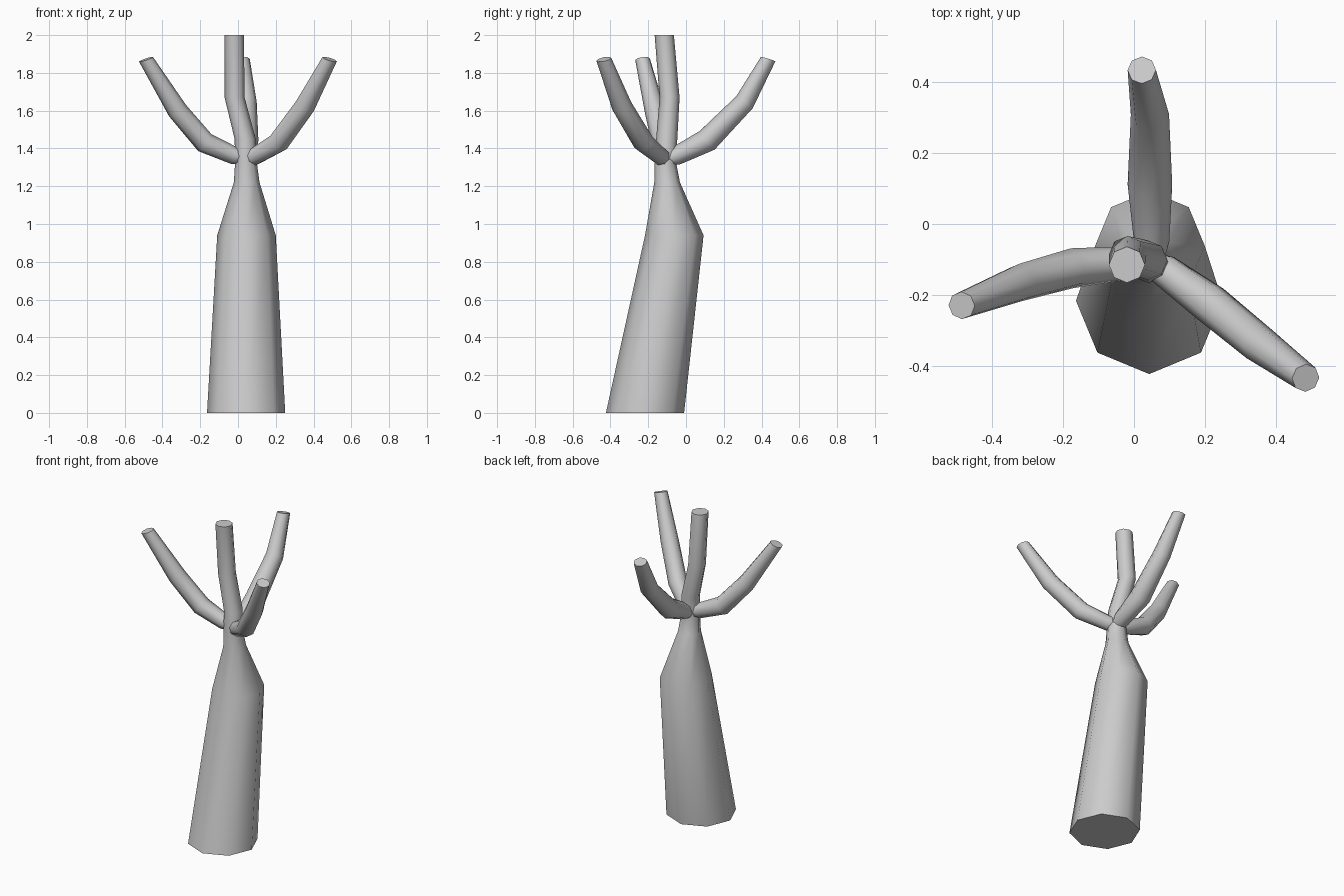
import bpy, bmesh, math
from mathutils import Vector

if "Cube" in bpy.data.objects:
    bpy.data.objects.remove(bpy.data.objects["Cube"])

bark = bpy.data.materials.new("grey bark")
bark.diffuse_color = (0.6, 0.6, 0.6, 1)
bark.use_nodes = True
bark.node_tree.nodes["Principled BSDF"].inputs["Base Color"].default_value = bark.diffuse_color
UP = Vector((0, 0, 1))
SIDES = 8


def tube(name, rings, level=False):
    """Capped eight-sided tube through rings of (x, y, z, radius)."""
    bm = bmesh.new()
    pts = [Vector(r[:3]) for r in rings]
    loops = []
    for i, p in enumerate(pts):
        before, after = pts[max(i - 1, 0)], pts[min(i + 1, len(pts) - 1)]
        axis = (after - before).normalized()
        if i == len(pts) - 1:
            axis = (axis + 0.7 * UP).normalized()   # tips level out slightly
        turn = UP.rotation_difference(UP if level else axis)
        loop = []
        for k in range(SIDES):
            a = math.tau * k / SIDES
            offset = Vector((math.cos(a), math.sin(a), 0)) * rings[i][3]
            loop.append(bm.verts.new(p + turn @ offset))
        loops.append(loop)
    for lo, hi in zip(loops, loops[1:]):
        for k in range(SIDES):
            n = (k + 1) % SIDES
            bm.faces.new((lo[k], lo[n], hi[n], hi[k]))
    bm.faces.new(loops[0][::-1])
    bm.faces.new(loops[-1])
    mesh = bpy.data.meshes.new(name)
    bm.to_mesh(mesh)
    bm.free()
    mesh.materials.append(bark)
    ob = bpy.data.objects.new(name, mesh)
    bpy.context.collection.objects.link(ob)
    bpy.ops.object.select_all(action='DESELECT')
    ob.select_set(True)
    bpy.context.view_layer.objects.active = ob
    bpy.ops.object.shade_smooth_by_angle(angle=math.radians(55))
    return ob


# Leaning trunk that narrows to a neck and continues into the upright branch
tube("trunk", [
    (0.043, -0.217, 0.00, 0.207),
    (0.045, -0.062, 0.94, 0.155),
    (0.046, -0.100, 1.22, 0.068),
    (0.042, -0.110, 1.33, 0.057),
    (0.038, -0.102, 1.45, 0.056),
    (-0.018, -0.087, 1.67, 0.053),
    (-0.020, -0.115, 2.00, 0.051),
], level=True)

# Three branches that curve out and upward from the neck
tube("left_branch", [
    (0.035, -0.110, 1.350, 0.035),
    (-0.020, -0.110, 1.362, 0.047),
    (-0.175, -0.125, 1.430, 0.057),
    (-0.320, -0.165, 1.600, 0.054),
    (-0.487, -0.230, 1.872, 0.039),
])
tube("right_branch", [
    (0.040, -0.110, 1.348, 0.035),
    (0.085, -0.130, 1.355, 0.047),
    (0.215, -0.225, 1.432, 0.057),
    (0.355, -0.340, 1.625, 0.054),
    (0.485, -0.435, 1.872, 0.040),
])
tube("back_branch", [
    (0.045, -0.100, 1.345, 0.040),
    (0.050, -0.050, 1.362, 0.050),
    (0.045, 0.112, 1.443, 0.063),
    (0.045, 0.310, 1.645, 0.054),
    (0.022, 0.435, 1.873, 0.040),
])
